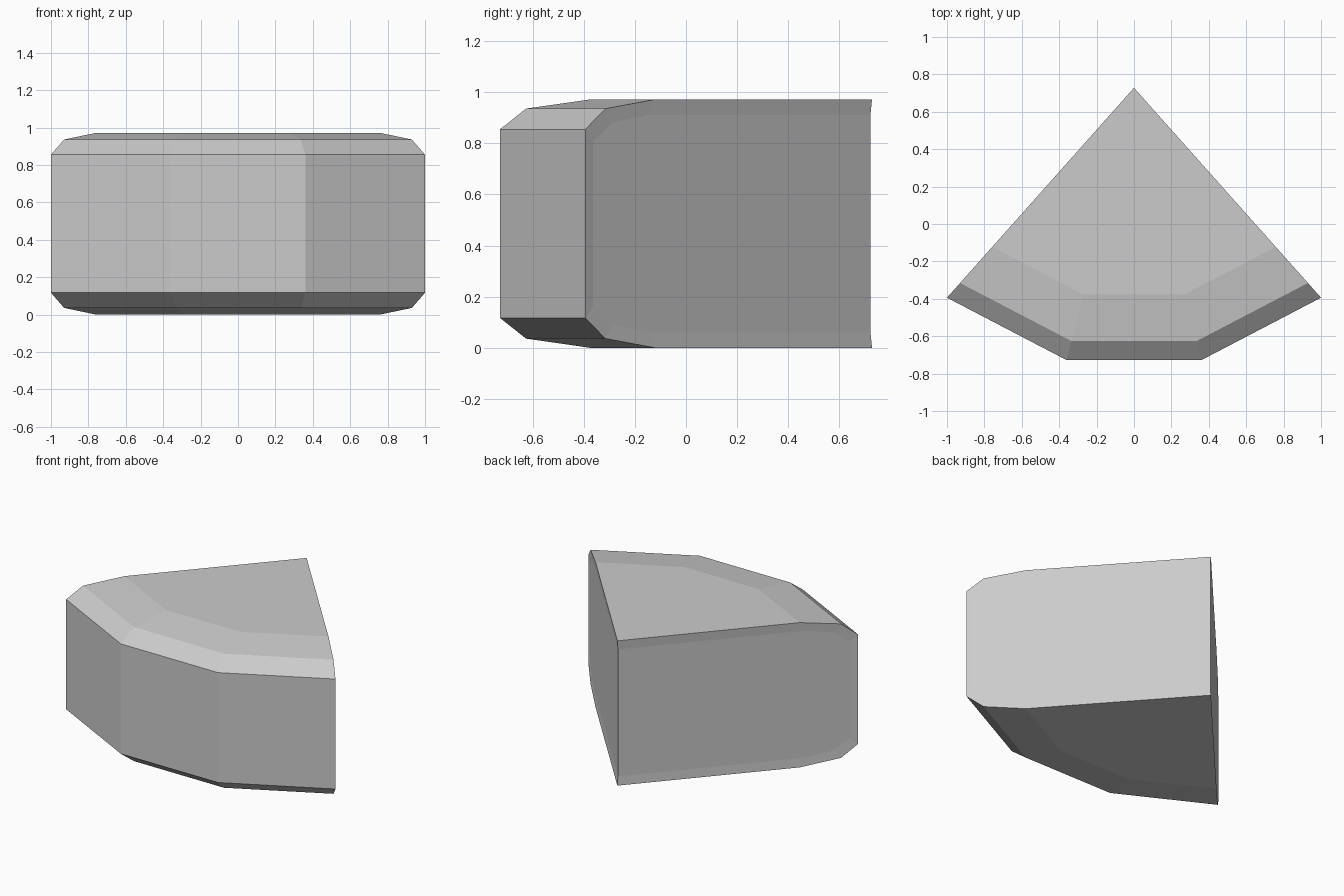
import bpy
import bmesh

cube = bpy.data.objects.get("Cube")
if cube:
    bpy.data.objects.remove(cube)

grey = bpy.data.materials.new("plain_grey")
grey.use_nodes = True
grey.diffuse_color = (0.6, 0.6, 0.6, 1)
grey.node_tree.nodes["Principled BSDF"].inputs["Base Color"].default_value = (0.6, 0.6, 0.6, 1)

HEIGHT = 0.972
TIP_Y = 0.728
RECESS = 0.006
# Plan of the outer rim, as offsets from the wedge tip
RIM = [(-1, -1.122), (-0.36, -1.456), (0.36, -1.456), (1, -1.122)]


def mirrored(half):
    """Extend a lower (scale, height) profile with its upper half."""
    return half + [(s, HEIGHT - z) for s, z in reversed(half)]


outer = mirrored([(0, 0), (0.758, 0), (0.93, 0.036), (1, 0.117)])
inner = mirrored([(0, 0.06), (0.775, 0.06), (0.9, 0.09), (0.968, 0.165)])

bm = bmesh.new()


def point(corner, s, z, shift=0):
    return bm.verts.new((corner[0] * s, TIP_Y + corner[1] * s - shift, z))


# Bevelled outer wall, top and bottom
tips = [point(RIM[0], *outer[0]), point(RIM[0], *outer[-1])]
rows = [[point(c, s, z) for c in RIM] for s, z in outer[1:-1]]
for low, high in zip(rows, rows[1:]):
    for i in range(len(RIM) - 1):
        bm.faces.new((low[i], low[i + 1], high[i + 1], high[i]))
bm.faces.new([tips[0]] + rows[0])
bm.faces.new([tips[1]] + rows[-1])

# Shallow recessed panels on both cut sides, meeting at the tip
panel_tips = [point(RIM[0], *inner[0], RECESS), point(RIM[0], *inner[-1], RECESS)]
for side in (0, -1):
    edge = [tips[0]] + [row[side] for row in rows] + [tips[1]]
    panel = [point(RIM[side], s, z, RECESS) for s, z in inner[1:-1]]
    panel = [panel_tips[0]] + panel + [panel_tips[1]]
    for i in range(len(edge) - 1):
        bm.faces.new((edge[i], edge[i + 1], panel[i + 1], panel[i]))
    bm.faces.new(panel)

bmesh.ops.recalc_face_normals(bm, faces=bm.faces)
mesh = bpy.data.meshes.new("wedge_block")
bm.to_mesh(mesh)
bm.free()
mesh.materials.append(grey)
wedge = bpy.data.objects.new("wedge_block", mesh)
bpy.context.collection.objects.link(wedge)
